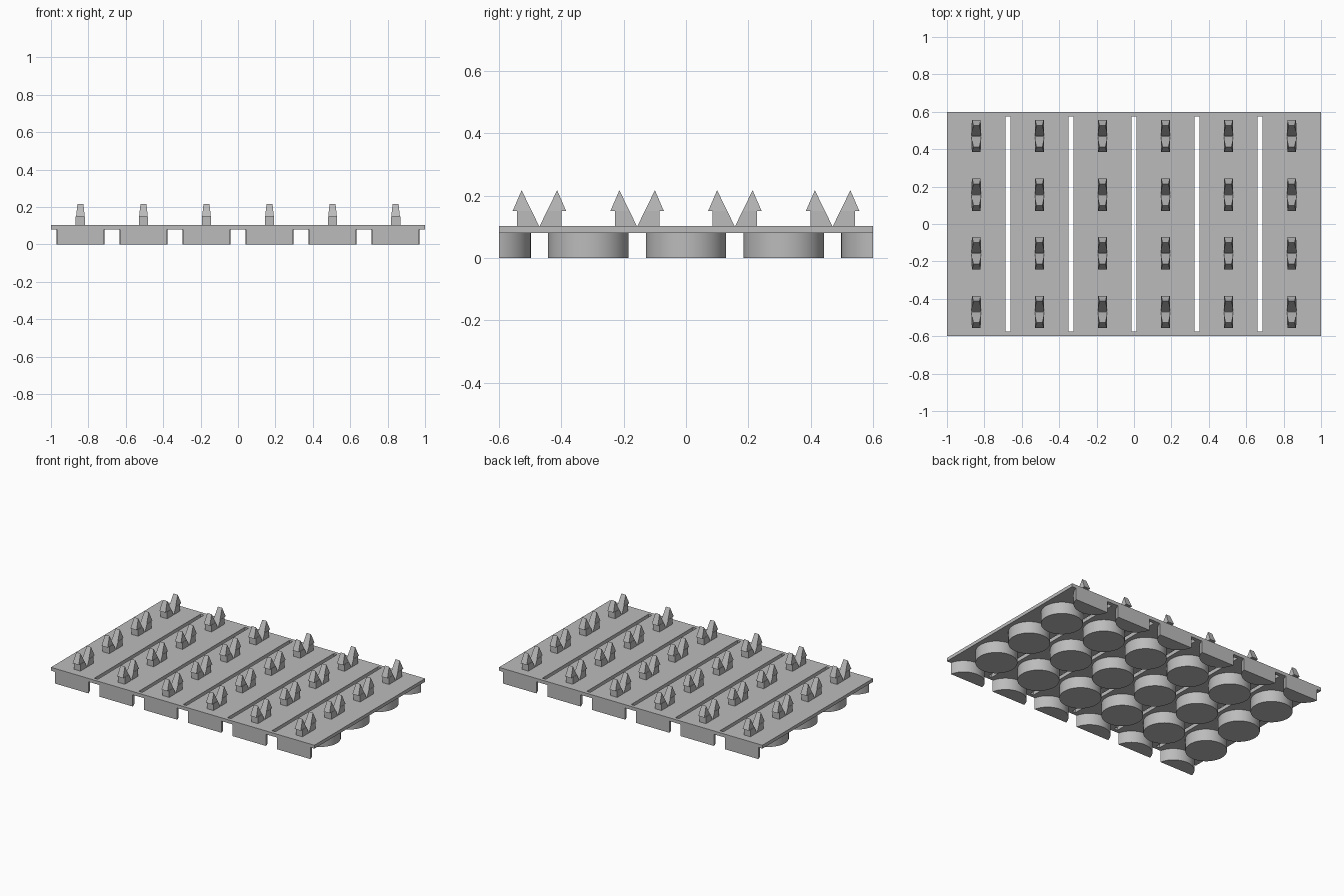
import bpy, bmesh, math
from mathutils import Matrix, Vector

cube = bpy.data.objects.get("Cube")
if cube:
    bpy.data.objects.remove(cube, do_unlink=True)

# Layout
COL_STEP, ROW_STEP = 0.337, 0.3133
HALF_X, HALF_Y = 1.0, 0.6
PLATE_LOW, PLATE_TOP = 0.08, 0.103
columns = [(i - 2.5) * COL_STEP for i in range(6)]

grey = bpy.data.materials.new("plain grey")
grey.use_nodes = True
colour = (0.5, 0.5, 0.5, 1)
grey.diffuse_color = colour
grey.node_tree.nodes["Principled BSDF"].inputs["Base Color"].default_value = colour


def make_object(name, bm):
    bmesh.ops.recalc_face_normals(bm, faces=bm.faces)
    mesh = bpy.data.meshes.new(name)
    bm.to_mesh(mesh)
    bm.free()
    mesh.materials.append(grey)
    obj = bpy.data.objects.new(name, mesh)
    bpy.context.collection.objects.link(obj)
    return obj


def add_prism(bm, outline, x):
    """Prism across x from (y, z, half width) points."""
    left = [bm.verts.new((x - w, y, z)) for y, z, w in outline]
    right = [bm.verts.new((x + w, y, z)) for y, z, w in outline]
    bm.faces.new(left)
    bm.faces.new(right[::-1])
    for i in range(len(outline)):
        j = (i + 1) % len(outline)
        bm.faces.new((left[i], right[i], right[j], left[j]))


# Slotted plate: a grid with the slot cells left out, then thickened
bm = bmesh.new()
slot_half, slot_end = 0.013, 0.576
xs = [-HALF_X]
for i in range(5):
    centre = (i - 2) * COL_STEP
    xs += [centre - slot_half, centre + slot_half]
xs.append(HALF_X)
ys = [-HALF_Y, -slot_end, slot_end, HALF_Y]
grid = [[bm.verts.new((x, y, PLATE_LOW)) for y in ys] for x in xs]
for i in range(len(xs) - 1):
    for j in range(len(ys) - 1):
        if i % 2 == 0 or j != 1:
            bm.faces.new((grid[i][j], grid[i + 1][j], grid[i + 1][j + 1], grid[i][j + 1]))
extruded = bmesh.ops.extrude_face_region(bm, geom=bm.faces[:], use_keep_orig=True)
top = [v for v in extruded["geom"] if isinstance(v, bmesh.types.BMVert)]
bmesh.ops.translate(bm, verts=top, vec=(0, 0, PLATE_TOP - PLATE_LOW))
bmesh.ops.recalc_face_normals(bm, faces=bm.faces)
bmesh.ops.dissolve_limit(bm, angle_limit=0.01, verts=bm.verts[:], edges=bm.edges[:])
make_object("slotted_plate", bm)

# Round feet, the end rows trimmed flush with the plate
bm = bmesh.new()
for x in columns:
    for row in range(-2, 3):
        bmesh.ops.create_cone(
            bm, cap_ends=True, segments=64, radius1=0.129, radius2=0.129, depth=PLATE_LOW,
            matrix=Matrix.Translation((x, row * ROW_STEP, PLATE_LOW / 2)))
for side in (-1, 1):
    cut = bmesh.ops.bisect_plane(
        bm, geom=bm.verts[:] + bm.edges[:] + bm.faces[:],
        plane_co=Vector((0, side * HALF_Y, 0)), plane_no=Vector((0, side, 0)), clear_outer=True)
    rim = [e for e in cut["geom_cut"] if isinstance(e, bmesh.types.BMEdge)]
    bmesh.ops.holes_fill(bm, edges=rim, sides=0)
feet = make_object("round_feet", bm)
bpy.ops.object.select_all(action="DESELECT")
feet.select_set(True)
bpy.context.view_layer.objects.active = feet
bpy.ops.object.shade_smooth_by_angle(angle=math.radians(30))

# Barbed clips: mirrored prongs, each a stem and a tapered arrow head
bm = bmesh.new()
barb_z, stem_w, head_w, tip_w = 0.15, 0.025, 0.023, 0.016
stem = [(0.071, 0.1, stem_w), (0.071, barb_z, stem_w), (0.024, barb_z, stem_w), (0, 0.1, stem_w)]
head = [(0.086, barb_z, head_w), (0.057, 0.217, tip_w), (0.024, barb_z, head_w)]
for x in columns:
    for row in range(4):
        cy = (row - 1.5) * ROW_STEP
        for side in (-1, 1):
            for outline in (stem, head):
                add_prism(bm, [(cy + side * y, z, w) for y, z, w in outline], x)
make_object("barbed_clips", bm)
